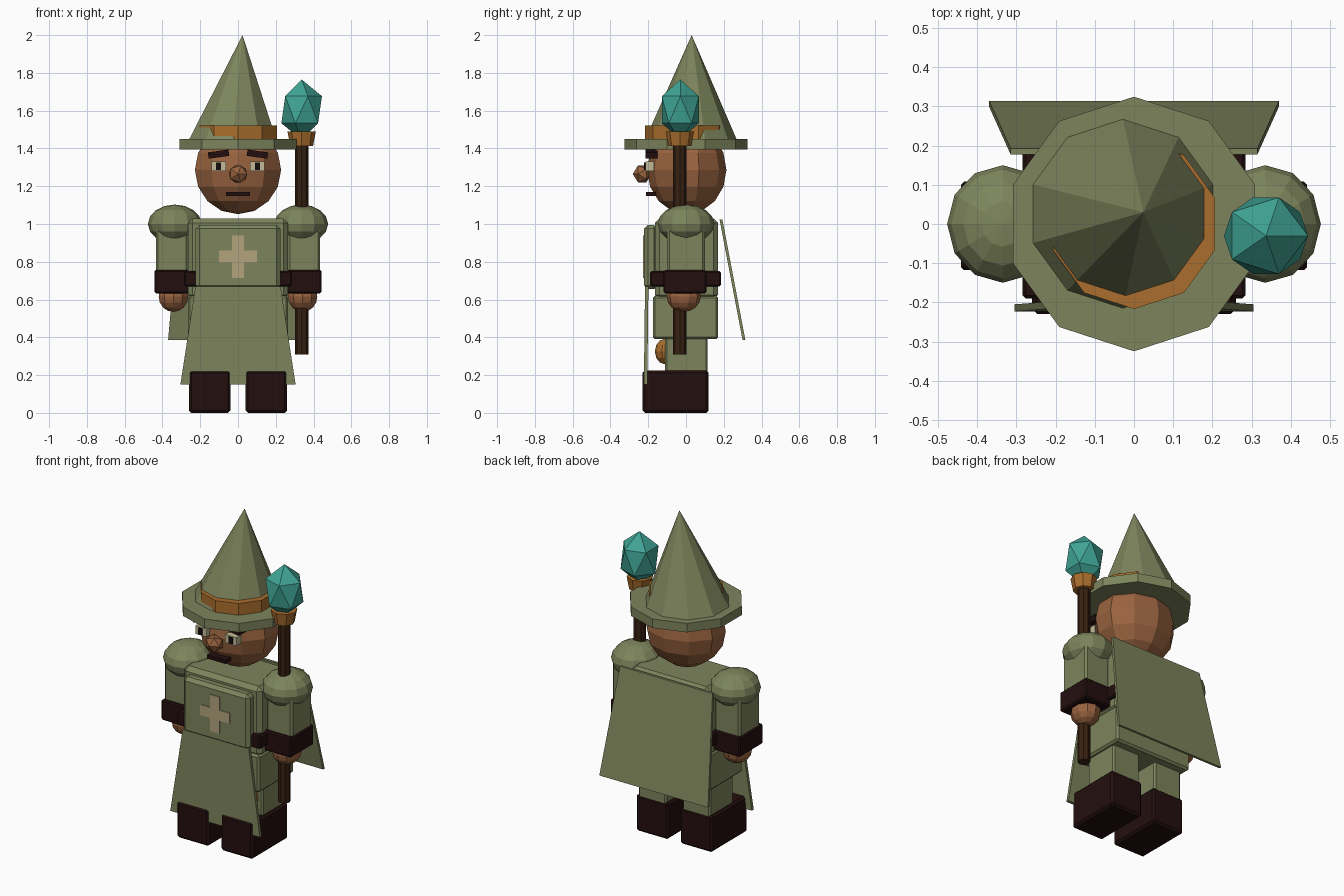
import bpy, bmesh, math
from mathutils import Matrix, Vector

if "Cube" in bpy.data.objects:
    bpy.data.objects.remove(bpy.data.objects["Cube"])


def material(name, rgb):
    m = bpy.data.materials.new(name)
    m.diffuse_color = (*rgb, 1)
    m.use_nodes = True
    m.node_tree.nodes["Principled BSDF"].inputs["Base Color"].default_value = m.diffuse_color
    return m


GREEN = material("olive cloth", (0.205, 0.232, 0.107))
SKIN = material("brown skin", (0.32, 0.125, 0.05))
LEATHER = material("dark leather", (0.017, 0.0045, 0.0045))
ORANGE = material("orange trim", (0.40, 0.155, 0.026))
TEAL = material("teal crystal", (0.05, 0.37, 0.30))
TAN = material("tan emblem", (0.45, 0.37, 0.20))
WOOD = material("staff wood", (0.040, 0.015, 0.006))
IVORY = material("eye ivory", (0.55, 0.50, 0.32))
BLACK = material("pupil black", (0.006, 0.004, 0.004))


def finish(name, bm, mat, bevel=0):
    bmesh.ops.recalc_face_normals(bm, faces=bm.faces)
    me = bpy.data.meshes.new(name)
    bm.to_mesh(me)
    bm.free()
    me.materials.append(mat)
    ob = bpy.data.objects.new(name, me)
    bpy.context.collection.objects.link(ob)
    if bevel:
        mod = ob.modifiers.new("soft edges", "BEVEL")
        mod.width, mod.segments = bevel, 1
    return ob


def box(name, x, y, z, mat, bevel=0, tilt=0):
    """Box from (min, max) ranges, optionally tilted about y."""
    bm = bmesh.new()
    bmesh.ops.create_cube(bm, size=1)
    size = [r[1] - r[0] for r in (x, y, z)]
    mid = Vector([(r[0] + r[1]) / 2 for r in (x, y, z)])
    bmesh.ops.scale(bm, vec=size, verts=bm.verts)
    bmesh.ops.transform(bm, matrix=Matrix.Translation(mid) @ Matrix.Rotation(tilt, 4, "Y"),
                        verts=bm.verts)
    return finish(name, bm, mat, bevel)


def ball(name, centre, radii, mat, segs=12, rings=8):
    bm = bmesh.new()
    bmesh.ops.create_uvsphere(bm, u_segments=segs, v_segments=rings, radius=1)
    bmesh.ops.scale(bm, vec=radii, verts=bm.verts)
    bmesh.ops.translate(bm, vec=centre, verts=bm.verts)
    return finish(name, bm, mat)


def gem(name, centre, radii, mat, pitch=0):
    bm = bmesh.new()
    bmesh.ops.create_icosphere(bm, subdivisions=1, radius=1)
    bmesh.ops.rotate(bm, cent=(0, 0, 0), matrix=Matrix.Rotation(pitch, 3, "X"), verts=bm.verts)
    bmesh.ops.scale(bm, vec=radii, verts=bm.verts)
    bmesh.ops.translate(bm, vec=centre, verts=bm.verts)
    return finish(name, bm, mat)


def tube(name, xy, z0, z1, r0, r1, sides, mat):
    bm = bmesh.new()
    bmesh.ops.create_cone(bm, cap_ends=True, segments=sides, radius1=r0, radius2=r1, depth=z1 - z0)
    bmesh.ops.translate(bm, vec=(*xy, (z0 + z1) / 2), verts=bm.verts)
    return finish(name, bm, mat)


def panel(name, top, bottom, thick, mat):
    """Flared cloth sheet; top and bottom are (half width, y, z)."""
    bm = bmesh.new()
    bmesh.ops.create_cube(bm, size=2)
    for v in bm.verts:
        w, y, z = top if v.co.z > 0 else bottom
        v.co = (v.co.x * w, y + v.co.y * thick / 2, z)
    return finish(name, bm, mat)


def span(s, a, b):
    return tuple(sorted((s * a, s * b)))


# Body and robe
box("torso", (-0.265, 0.265), (-0.165, 0.17), (0.60, 1.03), GREEN, 0.025)
box("tunic_hem", (-0.265, 0.265), (-0.175, 0.17), (0.39, 0.62), GREEN, 0.012)
box("belt", (-0.285, 0.285), (-0.19, 0.185), (0.67, 0.75), LEATHER, 0.008)
box("tabard_chest", (-0.225, 0.225), (-0.222, -0.15), (0.655, 0.995), GREEN, 0.02)
panel("tabard_skirt", (0.225, -0.208, 0.67), (0.305, -0.214, 0.15), 0.018, GREEN)
panel("cape", (0.315, 0.185, 1.025), (0.37, 0.307, 0.385), 0.015, GREEN)

# Chest emblem
box("emblem_upright", (-0.033, 0.033), (-0.227, -0.2195), (0.715, 0.94), TAN)
box("emblem_crossbar", (-0.1, 0.1), (-0.2265, -0.2195), (0.795, 0.86), TAN)

# Limbs and face details, both sides
for s, side in ((-1, "left"), (1, "right")):
    box(side + "_boot", span(s, 0.04, 0.26), (-0.23, 0.12), (0, 0.225), LEATHER, 0.013)
    box(side + "_leg", span(s, 0.055, 0.245), (-0.11, 0.115), (0.18, 0.42), GREEN, 0.01)
    ball(side + "_knee_pad", (s * 0.15, -0.11, 0.325), (0.07, 0.055, 0.068), ORANGE, 10, 6)
    box(side + "_arm", span(s, 0.262, 0.435), (-0.1, 0.1), (0.72, 1.0), GREEN, 0.012)
    ball(side + "_shoulder", (s * 0.335, 0, 1.0), (0.142, 0.15, 0.103), GREEN, 12, 8)
    box(side + "_cuff", span(s, 0.242, 0.442), (-0.118, 0.108), (0.632, 0.757), LEATHER, 0.008)
    ball(side + "_hand", (s * 0.342, -0.012, 0.615), (0.082, 0.09, 0.08), SKIN, 10, 8)
    box(side + "_eye", span(s, 0.063, 0.14), (-0.215, -0.17), (1.28, 1.33), IVORY)
    box(side + "_pupil", span(s, 0.09, 0.116), (-0.222, -0.214), (1.287, 1.325), BLACK)
    box(side + "_brow", span(s, 0.048, 0.158), (-0.215, -0.15), (1.353, 1.387), LEATHER,
        tilt=s * 0.14)

# Head
ball("head", (0, 0.004, 1.287), (0.24, 0.21, 0.235), SKIN, 10, 8)
gem("nose", (0, -0.232, 1.265), (0.055, 0.05, 0.052), SKIN, math.pi / 2)
box("mouth", (-0.063, 0.063), (-0.212, -0.16), (1.147, 1.17), LEATHER)

# Hat with a leaning cone
tube("hat_brim", (0, 0), 1.395, 1.45, 0.325, 0.325, 10, GREEN)
tube("hat_band", (0, 0), 1.445, 1.522, 0.217, 0.217, 10, ORANGE)
cone = bmesh.new()
bmesh.ops.create_cone(cone, cap_ends=True, segments=10, radius1=0.25, radius2=0, depth=0.57)
for v in cone.verts:
    lean = (0.024, 0.03) if v.co.z > 0 else (-0.03, 0.026)
    v.co += Vector((*lean, 1.715))
bmesh.ops.remove_doubles(cone, verts=cone.verts, dist=0.0001)
finish("hat_cone", cone, GREEN)

# Staff
tube("staff_pole", (0.337, -0.033), 0.31, 1.43, 0.036, 0.036, 8, WOOD)
tube("staff_collar", (0.337, -0.033), 1.412, 1.49, 0.06, 0.075, 8, ORANGE)
gem("staff_crystal", (0.337, -0.03, 1.605), (0.12, 0.115, 0.16), TEAL)
